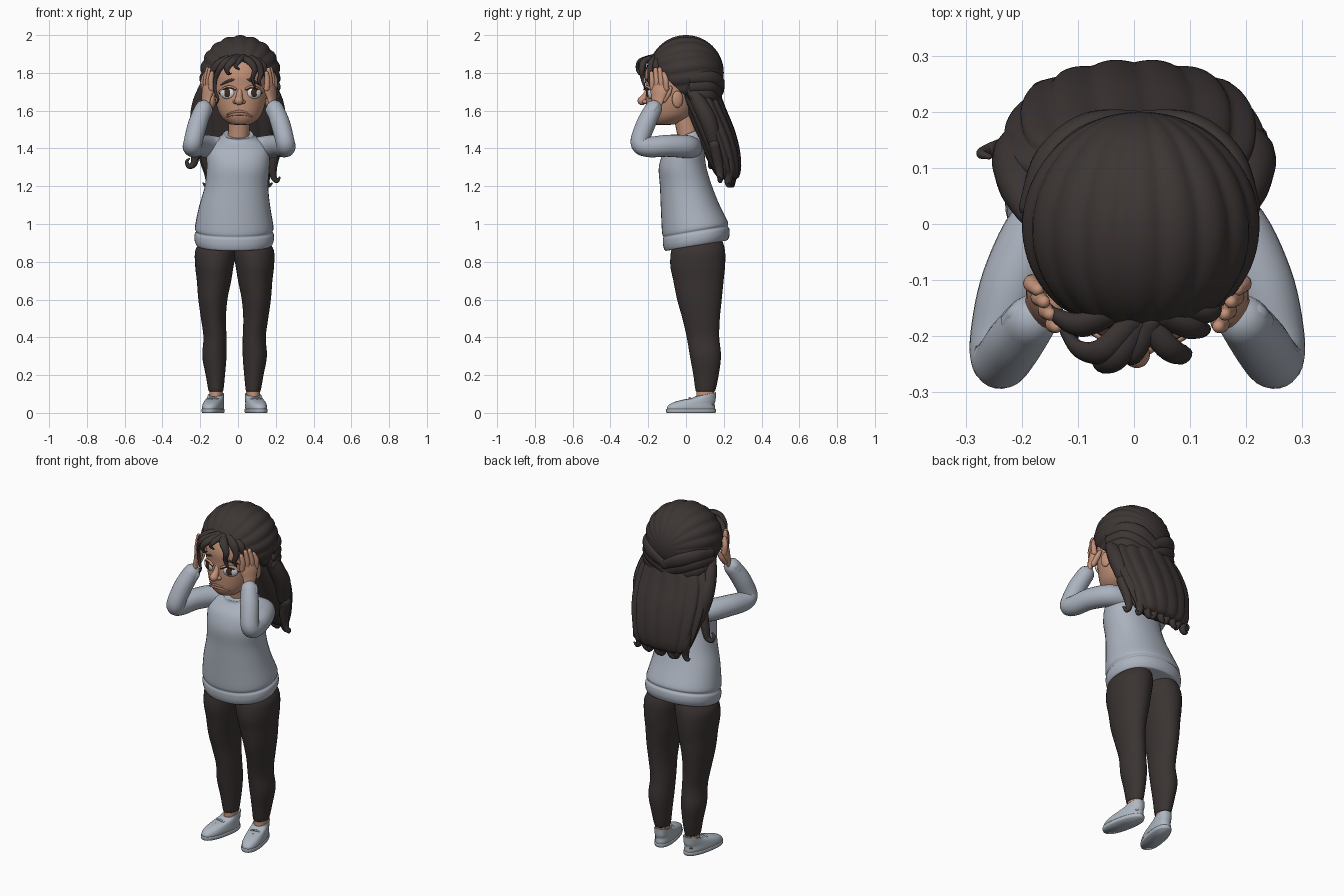
import bpy, bmesh, math
from mathutils import Vector, Matrix


def mat(name, *c):
    m = bpy.data.materials.new(name)
    m.diffuse_color = (*c, 1)
    return m


HAIR = mat("dark brown hair", .045, .036, .034)
SKIN = mat("tan skin", .54, .285, .19)
KNIT = mat("grey blue knit", .41, .45, .52)
LEGGING = mat("charcoal leggings", .042, .034, .032)
SHOE = mat("pale grey shoe", .42, .47, .53)
WHITE = mat("eye white", .72, .74, .78)
IRIS = mat("dark iris", .05, .025, .015)
LIP = mat("brown lip", .40, .20, .14)


def finish(name, bm, m):
    bmesh.ops.recalc_face_normals(bm, faces=bm.faces)
    me = bpy.data.meshes.new(name)
    bm.to_mesh(me)
    bm.free()
    me.materials.append(m)
    for p in me.polygons:
        p.use_smooth = True
    ob = bpy.data.objects.new(name, me)
    bpy.context.collection.objects.link(ob)
    return ob


def spline(keys, steps):
    """Catmull-Rom through tuples of numbers."""
    k = [keys[0]] + list(keys) + [keys[-1]]
    out = []
    for i in range(1, len(k) - 2):
        for j in range(steps):
            t = j / steps
            out.append([.5 * (2 * b + (c - a) * t + (2 * a - 5 * b + 4 * c - d) * t * t
                              + (3 * b - a - 3 * c + d) * t ** 3)
                        for a, b, c, d in zip(k[i - 1], k[i], k[i + 1], k[i + 2])])
    return out + [list(keys[-1])]


def skin(name, rings, m):
    """Join rings of points and close both ends."""
    bm = bmesh.new()
    vs = [[bm.verts.new(p) for p in r] for r in rings]
    n = len(rings[0])
    for a, b in zip(vs, vs[1:]):
        for i in range(n):
            bm.faces.new((a[i], a[(i + 1) % n], b[(i + 1) % n], b[i]))
    for end in (vs[0], vs[-1]):
        mid = bm.verts.new(sum((v.co for v in end), Vector()) / n)
        for i in range(n):
            bm.faces.new((end[i], end[(i + 1) % n], mid))
    return finish(name, bm, m)


def loft(name, keys, m, n=40, steps=5, locks=0, depth=.0, power=1):
    """Stacked ellipses: (cx, cy, z, rx, ry, tilt)."""
    rings = []
    for cx, cy, z, rx, ry, tilt in spline(keys, steps):
        ring = []
        for i in range(n):
            a = 2 * math.pi * i / n
            f = 1 - depth + depth * abs(math.sin(locks * a / 2 + z * 3)) if locks else 1
            c, s = math.cos(a), math.sin(a)
            x = math.copysign(abs(c) ** power, c) * rx * f
            y = math.copysign(abs(s) ** power, s) * ry * f
            ring.append(Vector((cx + x, cy + y, z + tilt * y)))
        rings.append(ring)
    return skin(name, rings, m)


def tube(name, keys, m, flat=1, wide=(1, 0, 0), n=14, steps=6):
    """Round-ended tube through (x, y, z, r); 'wide' is the broad direction."""
    s = spline(keys, steps)
    pts, rad = [Vector(p[:3]) for p in s], [p[3] for p in s]
    last = len(pts) - 1
    u, rings = Vector(wide), []
    for i, p in enumerate(pts):
        t = (pts[min(i + 1, last)] - pts[max(i - 1, 0)]).normalized()
        u = (u - t * u.dot(t)).normalized()
        w = t.cross(u)
        ends = [(0, 1)]
        if i == 0:
            ends = [(-math.sin(a) * flat, math.cos(a)) for a in (1.4, 1, .5, 0)]
        if i == last:
            ends = [(math.sin(a) * flat, math.cos(a)) for a in (0, .5, 1, 1.4)]
        for off, k in ends:
            rings.append([p + t * off * rad[i] + rad[i] * k * (
                u * math.cos(2 * math.pi * j / n) + w * flat * math.sin(2 * math.pi * j / n))
                for j in range(n)])
    return skin(name, rings, m)


def ball(name, loc, size, m, rz=0):
    bm = bmesh.new()
    bmesh.ops.create_uvsphere(bm, u_segments=28, v_segments=18, radius=1)
    bm.transform(Matrix.Translation(loc) @ Matrix.Rotation(rz, 4, 'Z') @ Matrix.Diagonal((*size, 1)))
    return finish(name, bm, m)


# Sweater body with folded hem and collar
loft("sweater", [(-.02, .055, .885, .185, .155, .17), (-.02, .055, .889, .2, .167, .17),
                 (-.02, .055, .915, .21, .176, .17), (-.02, .053, .945, .21, .176, .17),
                 (-.02, .05, .96, .202, .17, .17), (-.02, .047, .985, .208, .174, .16),
                 (-.018, .022, 1.09, .189, .155, .08), (-.008, .0, 1.2, .168, .138, 0),
                 (0, -.018, 1.3, .166, .126, 0), (0, -.01, 1.38, .166, .108, 0),
                 (0, .01, 1.435, .135, .086, .12), (0, .01, 1.463, .09, .077, .32),
                 (0, .006, 1.476, .08, .071, .38), (0, .006, 1.474, .068, .061, .38)], KNIT, power=.92)

# Neck and head
tube("neck", [(0, .02, 1.42, .058), (.005, .005, 1.5, .056), (.01, -.015, 1.6, .056)], SKIN, n=24)
HX = .014
loft("head", [(HX, -.12, 1.525, .03, .035, 0), (HX, -.115, 1.532, .062, .067, 0),
              (HX, -.09, 1.572, .106, .115, 0), (HX, -.075, 1.64, .131, .137, 0),
              (HX, -.07, 1.72, .142, .143, 0), (HX, -.07, 1.8, .14, .147, 0),
              (HX, -.06, 1.88, .11, .12, 0), (HX, -.05, 1.93, .04, .05, 0)], SKIN)


def face_y(dx, cy=-.07, rx=.142, ry=.143):
    return cy - ry * math.sqrt(max(0, 1 - (dx / rx) ** 2))


# Nose and mouth
tube("nose", [(.009, -.2, 1.71, .014), (.007, -.214, 1.68, .017), (.005, -.233, 1.653, .024)], SKIN)
for s in (-1, 1):
    ball("nostril", (.006 + s * .02, -.216, 1.647), (.014, .016, .011), SKIN)
for name, z, r in (("upper_lip", 1.596, .007), ("lower_lip", 1.584, .009)):
    tube(name, [(HX - .006 + dx, face_y(dx, -.087, .11, .121) - .001, z - 3.5 * dx * dx, r * (1 - abs(dx) * 8))
                for dx in (-.066, -.035, 0, .035, .066)], LIP, wide=(0, 0, 1), flat=.7)

# Eyes, lids, brows and ears
for s in (-1, 1):
    dx, a = s * .07, s * .4
    c = Vector((HX + dx, face_y(dx) + .007, 1.695))
    out = Vector((math.sin(a), -math.cos(a), 0))
    ball("eye_white", c, (.042, .019, .033), WHITE, a)
    ball("iris", c + out * .0145 - Vector((s * .003, 0, 0)), (.022, .006, .023), IRIS, a)
    lid = [(dx + k, c.z + .031 - 11 * k * k - s * k * .2, .0065) for k in (-.042, -.02, 0, .02, .042)]
    tube("upper_lid", [(HX + x, face_y(x) - .008, z, r) for x, z, r in lid], SKIN)
    tube("lash_line", [(HX + x, face_y(x) - .012, z - .006, .0035) for x, z, r in lid], HAIR)
    brow = [(.028, 1.768, .004), (.05, 1.762, .008), (.08, 1.75, .0065), (.108, 1.735, .003)]
    tube("brow", [(HX + s * x, face_y(x) - .002, z, r) for x, z, r in brow], HAIR, wide=(0, 0, 1), flat=.6)
    ball("ear", (HX + s * .147, -.045, 1.66), (.016, .03, .045), SKIN, s * .3)

# Swept-back crown hair, grooved along its strands and cut open at the face
bm = bmesh.new()
bmesh.ops.create_uvsphere(bm, u_segments=144, v_segments=40, radius=1)
bm.transform(Matrix.Rotation(math.pi / 2, 4, 'X'))
for v in bm.verts:
    t = math.atan2(v.co.x, v.co.z)
    f = .96 + .04 * abs(math.cos(9 * t + 1.5 * v.co.y * math.sin(t)))
    v.co = Vector((.012 + .214 * f * v.co.x, .2 * v.co.y, 1.8 + .2 * f * v.co.z))
bmesh.ops.bisect_plane(bm, geom=bm.verts[:] + bm.edges[:] + bm.faces[:], plane_co=(0, -.2, 1.86),
                       plane_no=(0, -.68, -.73), clear_outer=True)
bmesh.ops.holes_fill(bm, edges=[e for e in bm.edges if e.is_boundary], sides=0)
finish("crown_hair", bm, HAIR)
for s in (-1, 1):
    for i in range(3):
        d = .045 * i
        tube("twisted_lock", [(.01 + s * .2, .03, 1.77 - d, .026), (.01 + s * .165, .12, 1.775 - d, .036),
                              (.01 + s * .09, .175 - d * .25, 1.75 - d, .04),
                              (.01 - s * .01, .185 - d * .25, 1.7 - d, .025)], HAIR, wide=(0, 0, 1), flat=.6)

# Long loose hair down the back
loft("long_hair", [(.01, .05, 1.74, .15, .1, 0), (.005, .075, 1.68, .2, .11, 0),
                   (0, .105, 1.61, .228, .108, 0), (0, .15, 1.5, .234, .108, 0),
                   (0, .185, 1.4, .22, .1, 0), (0, .21, 1.31, .196, .084, 0),
                   (0, .222, 1.255, .172, .062, 0), (0, .225, 1.235, .14, .04, 0)],
     HAIR, n=144, steps=7, locks=15, depth=.07)
for i in range(8):
    x = -.16 + .045 * i
    k = 1 - (x / .24) ** 2
    c = 1 if i % 2 else -1
    tube("hair_tip", [(x * 1.1, .165 + .06 * k, 1.42, .022), (x, .195 + .06 * k, 1.31, .028),
                      (x * .95, .195 + .05 * k, 1.235, .021), (x * .95 + c * .014, .2 + .045 * k, 1.205, .013),
                      (x * .95 + c * .032, .205 + .04 * k, 1.215, .005)], HAIR)
tube("side_curl", [(-.2, .13, 1.46, .03), (-.222, .135, 1.37, .024), (-.235, .135, 1.318, .018),
                   (-.26, .13, 1.305, .013), (-.272, .125, 1.33, .009), (-.258, .12, 1.345, .005)], HAIR)
tube("side_curl", [(.21, .15, 1.42, .03), (.185, .17, 1.32, .026), (.187, .18, 1.255, .018),
                   (.205, .18, 1.228, .012), (.22, .175, 1.245, .006)], HAIR)
for s in (-1, 1):
    tube("side_lock", [(s * .185, .02, 1.72, .025), (s * .2, .07, 1.64, .042), (s * .207, .12, 1.54, .046),
                       (s * .195, .15, 1.43, .033)], HAIR)

# Curly fringe over the forehead
fringe = [[(.0, -.17, 1.885, .02), (-.055, -.225, 1.865, .023), (-.095, -.225, 1.825, .019),
           (-.118, -.2, 1.77, .014), (-.122, -.19, 1.71, .011), (-.105, -.2, 1.66, .008),
           (-.115, -.2, 1.635, .004)],
          [(.01, -.175, 1.88, .02), (-.03, -.235, 1.862, .024), (-.058, -.25, 1.825, .019),
           (-.05, -.245, 1.795, .01), (-.035, -.24, 1.798, .004)],
          [(-.04, -.16, 1.88, .022), (-.095, -.18, 1.85, .026), (-.135, -.165, 1.81, .018),
           (-.15, -.15, 1.77, .008)],
          [(.03, -.175, 1.885, .018), (.0, -.23, 1.862, .019), (-.012, -.24, 1.835, .012),
           (.005, -.235, 1.82, .005)],
          [(.02, -.17, 1.88, .021), (.06, -.22, 1.862, .023), (.088, -.235, 1.82, .018),
           (.078, -.23, 1.77, .012), (.09, -.22, 1.725, .005)],
          [(.05, -.165, 1.88, .022), (.1, -.185, 1.85, .024), (.122, -.19, 1.8, .016),
           (.112, -.195, 1.76, .011), (.122, -.19, 1.73, .004)],
          [(.08, -.15, 1.87, .022), (.13, -.16, 1.84, .022), (.145, -.15, 1.79, .012), (.15, -.145, 1.77, .005)]]
for f in fringe:
    tube("fringe_curl", f, HAIR, flat=.75)

# Raised arms and hands pressed to the head
for s in (-1, 1):
    o = .012 if s < 0 else 0

    def side(keys):
        return [(s * x + o, y, z, r) for x, y, z, r in keys]

    tube("sleeve", side([(.10, .03, 1.402, .058), (.17, .0, 1.41, .061), (.225, -.1, 1.414, .058),
                         (.25, -.2, 1.408, .054), (.25, -.244, 1.432, .05), (.225, -.212, 1.53, .051),
                         (.195, -.172, 1.61, .046)]), KNIT, n=24)
    tube("cuff", side([(.203, -.182, 1.59, .05), (.191, -.166, 1.614, .049)]), KNIT, n=24, flat=.6)
    w = (-s * .5, -.87, 0)
    tube("palm", side([(.188, -.162, 1.61, .03), (.18, -.15, 1.66, .038), (.172, -.143, 1.70, .05),
                       (.166, -.14, 1.735, .047)]), SKIN, flat=.45, wide=w, n=20)
    for i in range(4):
        k = i - 1.5
        top = (1.795, 1.82, 1.818, 1.798)[i]
        x, y = .168 - .013 * k, -.14 - .024 * k
        tube("finger", side([(x + .003, y, 1.715, .0155), (x + .007, y - .003, 1.76, .015),
                             (x - .001 + .002 * k, y - .01 + .002 * k, top, .0115)]), SKIN, n=12)
    tube("thumb", side([(.185, -.12, 1.655, .016), (.178, -.095, 1.69, .015), (.17, -.083, 1.72, .011)]), SKIN)

# Legs, ankles and shoes
CX = -.018
for s in (-1, 1):
    rings = [(.08, .06, .97, .08, .1), (.09, .066, .905, .095, .128), (.1, .064, .855, .109, .143),
             (.107, .062, .78, .102, .145), (.109, .066, .7, .091, .133), (.115, .071, .6, .077, .118),
             (.112, .08, .5, .066, .099), (.104, .09, .4, .061, .086), (.107, .103, .3, .064, .082),
             (.102, .106, .2, .051, .067), (.099, .103, .122, .04, .053), (.099, .103, .115, .034, .045)]
    loft("legging", [(CX + s * a, b, z, c, d, 0) for a, b, z, c, d in rings], LEGGING)
    ax = CX + s * .099
    loft("ankle", [(ax, .103, .04, .036, .048, 0), (ax, .103, .09, .035, .047, 0),
                   (ax, .103, .13, .035, .046, 0)], SKIN, steps=2)
    turn = Matrix.Translation((ax, .1, 0)) @ Matrix.Rotation(s * .2, 4, 'Z')
    parts = [loft("shoe", [(0, -.075, .012, .048, .128, 0), (0, -.075, .03, .051, .129, 0),
                           (0, -.065, .05, .049, .117, 0), (0, -.035, .068, .046, .092, 0),
                           (0, -.006, .086, .043, .064, .12), (0, .003, .098, .041, .055, .2),
                           (0, .003, .096, .034, .047, .2)], SHOE, power=.85),
             loft("shoe_sole", [(0, -.075, 0, .051, .131, 0), (0, -.075, .01, .054, .134, 0),
                                (0, -.075, .02, .053, .133, 0)], SHOE, power=.85, steps=2)]
    for y, z in ((-.078, .084), (-.103, .072), (-.128, .062)):
        parts.append(tube("lace", [(-.03, y, z - .012, .004), (0, y - .004, z - .004, .005),
                                   (.03, y, z - .012, .004)], SHOE))
    for p in parts:
        p.data.transform(turn)
